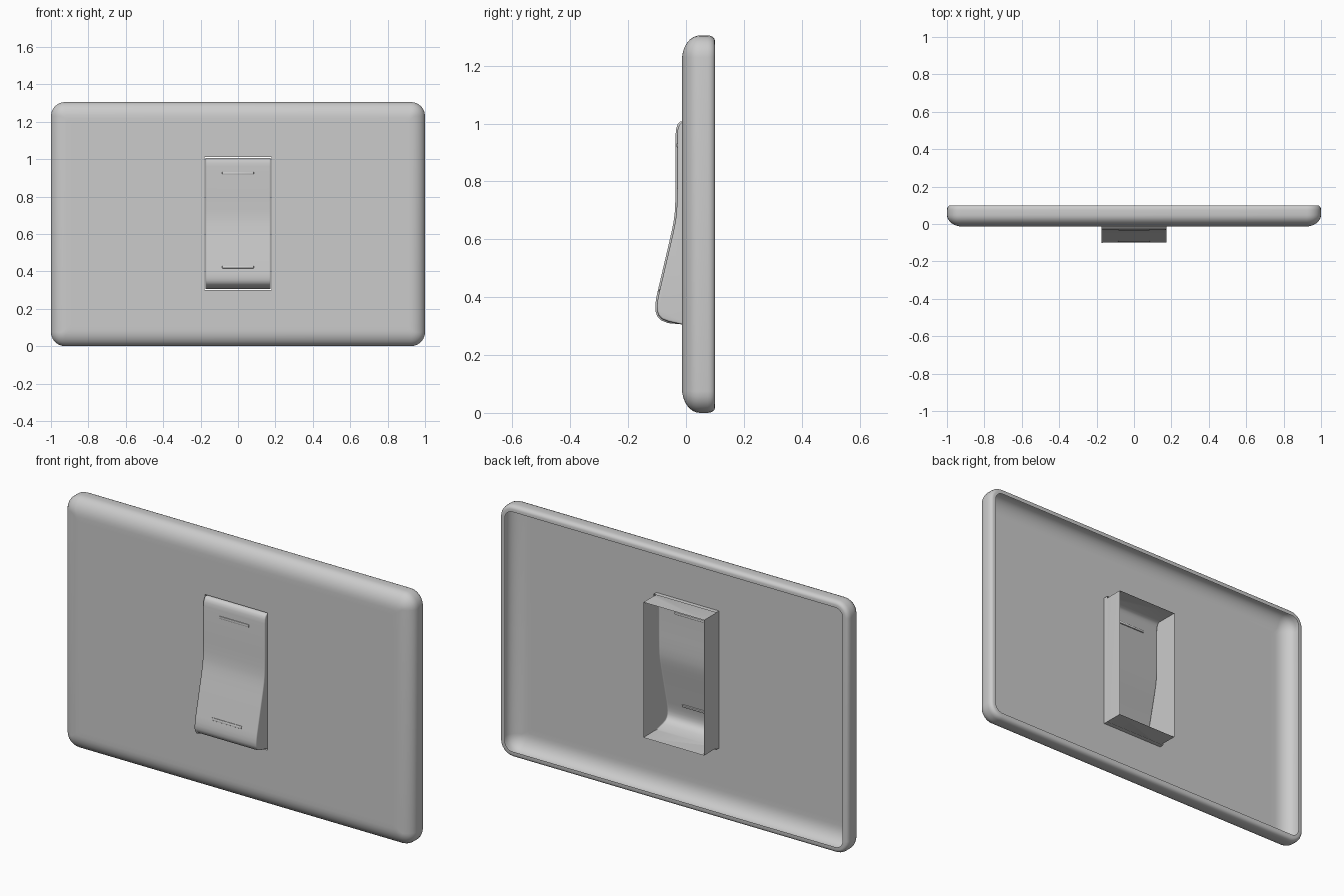
import bpy, bmesh, math

if "Cube" in bpy.data.objects:
    bpy.data.objects.remove(bpy.data.objects["Cube"])

HX, HZ, CZ = 1.0, 0.6525, 0.6525
CORNER_SEGS = 6


def finish(bm, name, angle=35):
    bmesh.ops.recalc_face_normals(bm, faces=bm.faces)
    me = bpy.data.meshes.new(name)
    bm.to_mesh(me)
    bm.free()
    ob = bpy.data.objects.new(name, me)
    bpy.context.collection.objects.link(ob)
    bpy.ops.object.select_all(action='DESELECT')
    ob.select_set(True)
    bpy.context.view_layer.objects.active = ob
    bpy.ops.object.shade_smooth_by_angle(angle=math.radians(angle))
    return ob


def rounded_ring(bm, inset, y):
    r = max(0.075 - inset, 0.015)
    verts = []
    for q, (sx, sz) in enumerate([(1, 1), (-1, 1), (-1, -1), (1, -1)]):
        for k in range(CORNER_SEGS + 1):
            a = math.pi / 2 * (q + k / CORNER_SEGS)
            verts.append(bm.verts.new((sx * (HX - inset - r) + r * math.cos(a), y,
                                       CZ + sz * (HZ - inset - r) + r * math.sin(a))))
    return verts


def bridge(bm, a, b):
    for i in range(len(a)):
        j = (i + 1) % len(a)
        bm.faces.new((a[i], a[j], b[j], b[i]))


# wall plate: open-backed shell, swept from back rim to front face
bm = bmesh.new()
section = [(0.032, 0.10), (0.018, 0.10)]
section += [(0.018 * (1 - math.sin(t)), 0.075 + 0.025 * math.cos(t))
            for t in (math.pi / 8 * k for k in range(1, 5))]
section += [(0.085 * (1 - math.cos(t)), 0.048 - 0.062 * math.sin(t))
            for t in (math.pi / 16 * k for k in range(9))]
section += [(0.11, -0.014)]
rings = [rounded_ring(bm, d, y) for d, y in section]
for a, b in zip(rings, rings[1:]):
    bridge(bm, a, b)

# rectangular opening with a short lip turned inwards
corners = [(0.179, 1.012), (-0.179, 1.012), (-0.179, 0.301), (0.179, 0.301)]
hole = [bm.verts.new((x, -0.014, z)) for x, z in corners]
lip = [bm.verts.new((x, 0.01, z)) for x, z in corners]
bridge(bm, hole, lip)
outer, n = rings[-1], CORNER_SEGS + 1
for q in range(4):
    for k in range(CORNER_SEGS):
        bm.faces.new((outer[q * n + k], outer[q * n + k + 1], hole[q]))
    p = (q + 1) % 4
    bm.faces.new((outer[q * n + CORNER_SEGS], outer[p * n], hole[p], hole[q]))
finish(bm, "wall_plate")

# rocker: side profile (y, z) extruded in x, rounded edges, open back
profile = [(0.10, 0.305), (-0.014, 0.306), (-0.06, 0.316), (-0.083, 0.325),
           (-0.094, 0.337), (-0.0995, 0.352), (-0.10, 0.37), (-0.098, 0.39),
           (-0.093, 0.415), (-0.052, 0.59), (-0.043, 0.63), (-0.037, 0.66),
           (-0.033, 0.69), (-0.031, 0.73), (-0.03, 0.79), (-0.03, 0.96),
           (-0.0285, 0.98), (-0.024, 0.994), (-0.016, 1.003), (-0.004, 1.006),
           (0.10, 1.006)]
bm = bmesh.new()
W = 0.174
left = [bm.verts.new((-W, y, z)) for y, z in profile]
right = [bm.verts.new((W, y, z)) for y, z in profile]
bridge(bm, left, right)
bm.faces.new(left)
bm.faces.new(right)
back = [f for f in bm.faces if all(v.co.y > 0.099 for v in f.verts)]
bmesh.ops.delete(bm, geom=back, context='FACES_ONLY')
bm.normal_update()
side_edges = [e for e in bm.edges
              if abs(e.verts[0].co.x - e.verts[1].co.x) < 1e-5
              and min(v.co.y for v in e.verts) < -0.01
              and max(v.co.y for v in e.verts) < 0.0]
bmesh.ops.bevel(bm, geom=side_edges, offset=0.006, segments=3, profile=0.5,
                affect='EDGES')
finish(bm, "rocker_switch", 40)


# raised finger bars near both ends of the rocker
def finger_bar(name, y, z, tilt):
    bm = bmesh.new()
    bmesh.ops.create_cube(bm, size=1)
    bmesh.ops.scale(bm, vec=(0.17, 0.009, 0.014), verts=bm.verts)
    bmesh.ops.bevel(bm, geom=bm.edges[:], offset=0.003, segments=2, profile=0.5,
                    affect='EDGES')
    ob = finish(bm, name)
    ob.location = (0, y, z)
    ob.rotation_euler.x = tilt


finger_bar("upper_finger_bar", -0.029, 0.925, 0)
finger_bar("lower_finger_bar", -0.090, 0.422, -math.radians(13.5))
